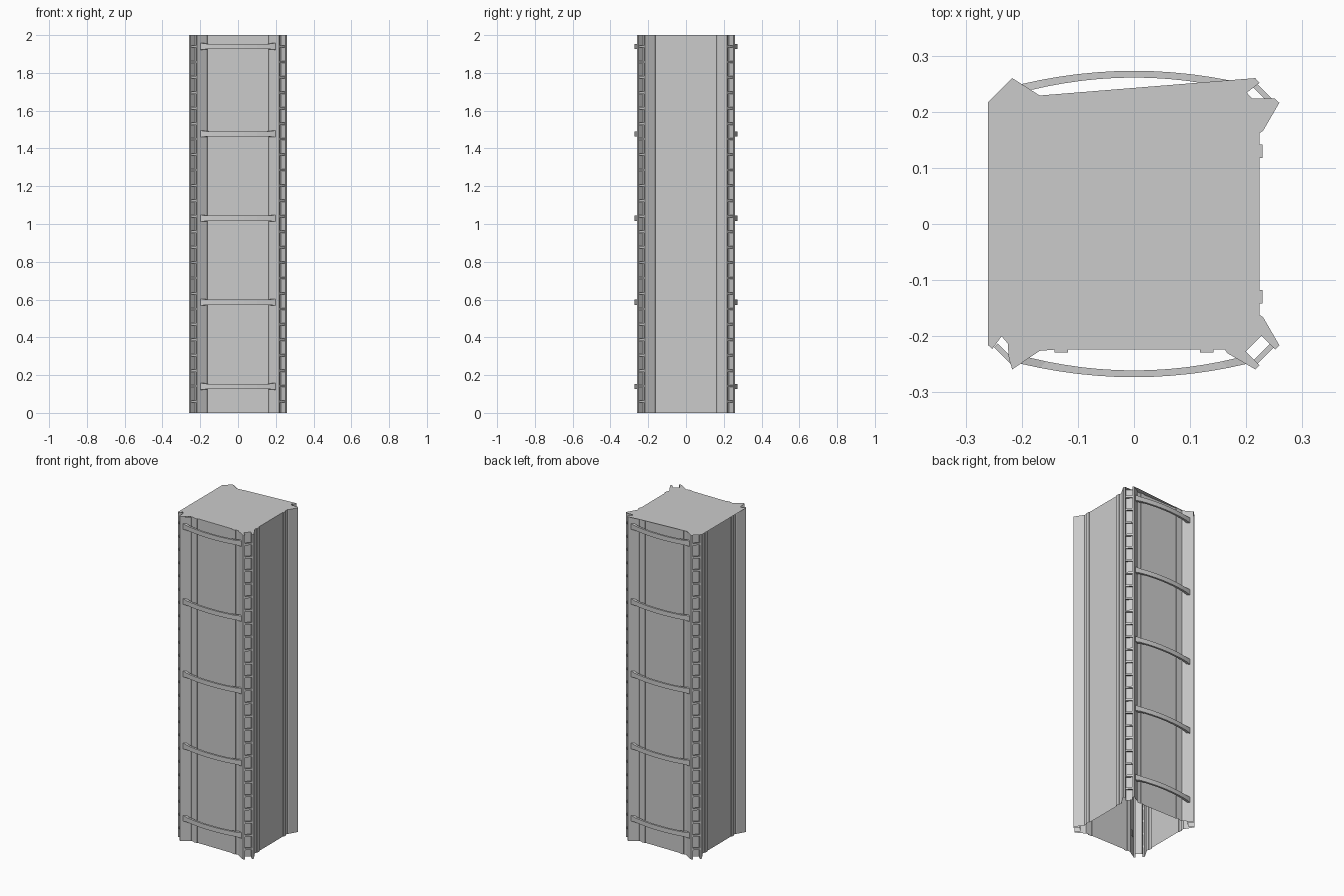
import bpy, bmesh, math
from mathutils import Vector, Matrix

if "Cube" in bpy.data.objects:
    bpy.data.objects.remove(bpy.data.objects["Cube"])

H = 2.0


def make_object(name, bm, recalc=True):
    if recalc:
        bmesh.ops.recalc_face_normals(bm, faces=bm.faces)
    me = bpy.data.meshes.new(name)
    bm.to_mesh(me)
    bm.free()
    ob = bpy.data.objects.new(name, me)
    bpy.context.collection.objects.link(ob)
    return ob


# Quarter outline: right face going up (+y), then half of the back-right corner channel
half = [(0.224, 0.118), (0.229, 0.118), (0.229, 0.142), (0.224, 0.142),
        (0.224, 0.162), (0.230, 0.166), (0.259, 0.216), (0.2515, 0.2235),
        (0.227, 0.199)]
quarter = half + [(y, x) for x, y in reversed(half)]


def turn(points, k):
    for _ in range(k):
        points = [(-y, x) for x, y in points]
    return points


# Column walls: the outline extruded, open at the bottom
outline = [p for k in range(4) for p in turn(quarter, k)]
bm = bmesh.new()
low = [bm.verts.new((x, y, 0)) for x, y in outline]
top = [bm.verts.new((x, y, H)) for x, y in outline]
n = len(outline)
for i in range(n):
    j = (i + 1) % n
    bm.faces.new((low[i], low[j], top[j], top[i]))
make_object("column_walls", bm, False)

# Top plate: bridges the left side and back, follows the outline elsewhere
front_right = turn(quarter, 3)
front_left = [(-0.168, -0.226), (-0.217, -0.259), (-0.223, -0.24),
              (-0.225, -0.213), (-0.236, -0.2), (-0.2525, -0.2225), (-0.260, -0.216)]
back = [(-0.260, 0.217), (-0.217, 0.260), (-0.168, 0.229), (0.216, 0.260),
        (0.2235, 0.2515), (0.201, 0.234), (0.210, 0.224), (0.250, 0.224), (0.259, 0.216)]
right = list(reversed(half[:6]))
front = [(-x, y) for x, y in front_right[:4]][::-1]
cap = front_left + back + right + front_right[::-1] + front[::-1]
bm = bmesh.new()
face = bm.faces.new([bm.verts.new((x, y, H)) for x, y in cap])
bmesh.ops.triangulate(bm, faces=[face])
for f in bm.faces:
    f.normal_update()
    if f.normal.z < 0:
        f.normal_flip()
make_object("top_plate", bm, False)

# Corner ladders: thin rungs across each corner channel
bm = bmesh.new()
RUNGS = 24
for k in range(4):
    rot = Matrix.Rotation(math.radians(45 + 90 * k), 4, 'Z')
    for i in range(RUNGS):
        z = 0.06 + i * 1.88 / (RUNGS - 1)
        m = rot @ Matrix.Translation((0.327, 0, z)) @ Matrix.Diagonal((0.009, 0.042, 0.012, 1))
        bmesh.ops.create_cube(bm, size=1, matrix=m)
make_object("corner_rungs", bm)

# Bowed bars on the front and back, with slightly taller ends
SEG = 12
for side, name in ((-1, "front_bars"), (1, "back_bars")):
    bm = bmesh.new()
    for z in (0.14, 0.586, 1.03, 1.477, 1.94):
        rings = []
        for i in range(SEG + 1):
            t = -1 + 2 * i / SEG
            h = 0.018 if abs(t) > 0.95 else 0.014
            yo = 0.273 - 0.024 * t * t
            yi = 0.261 - 0.023 * t * t
            rings.append([bm.verts.new((x, side * y, z + dz)) for x, y, dz in (
                (0.202 * t, yo, -h), (0.202 * t, yo, h),
                (0.187 * t, yi, h), (0.187 * t, yi, -h))])
        for a, b in zip(rings, rings[1:]):
            for q in range(4):
                r = (q + 1) % 4
                bm.faces.new((a[q], a[r], b[r], b[q]))
        bm.faces.new(rings[0])
        bm.faces.new(rings[-1][::-1])
    make_object(name, bm)
